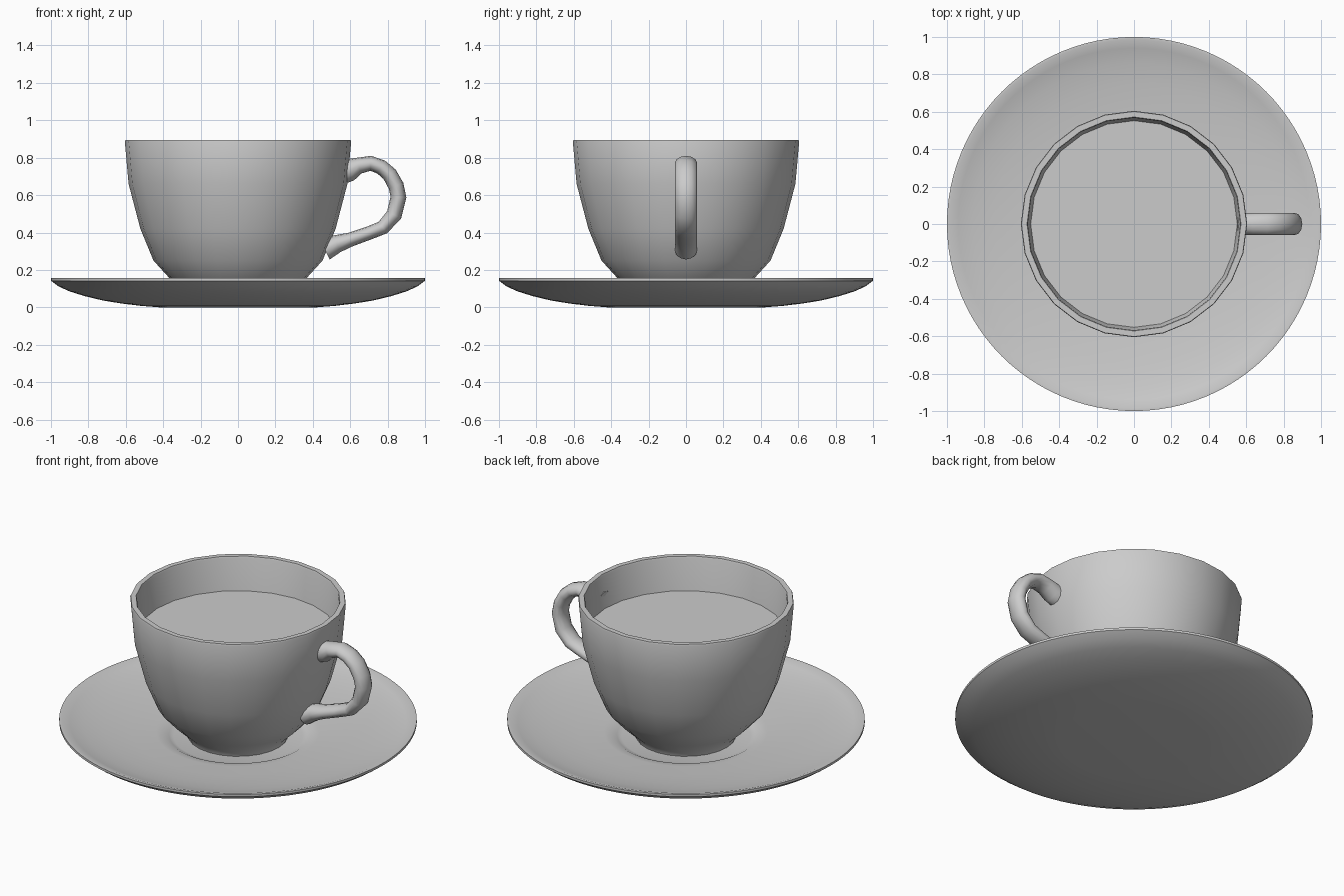
import bpy, bmesh, math
from mathutils import Vector

if "Cube" in bpy.data.objects:
    bpy.data.objects.remove(bpy.data.objects["Cube"])

grey = bpy.data.materials.new("plain_grey")
grey.diffuse_color = (0.6, 0.6, 0.6, 1)
grey.use_nodes = True
grey.node_tree.nodes["Principled BSDF"].inputs["Base Color"].default_value = grey.diffuse_color


def finish(name, bm, angle):
    bmesh.ops.recalc_face_normals(bm, faces=bm.faces[:])
    mesh = bpy.data.meshes.new(name)
    bm.to_mesh(mesh)
    bm.free()
    mesh.materials.append(grey)
    ob = bpy.data.objects.new(name, mesh)
    bpy.context.collection.objects.link(ob)
    bpy.ops.object.select_all(action='DESELECT')
    ob.select_set(True)
    bpy.context.view_layer.objects.active = ob
    bpy.ops.object.shade_smooth_by_angle(angle=math.radians(angle))
    return ob


def skin(bm, rings, closed=True):
    """Bridge successive rings of equal length."""
    n = len(rings[0])
    for a, b in zip(rings, rings[1:]):
        for i in range(n):
            j = (i + 1) % n
            bm.faces.new((a[i], a[j], b[j], b[i]))
    bm.faces.new(rings[0])
    bm.faces.new(rings[-1])


def lathe(name, profile, n, angle=40):
    bm = bmesh.new()
    rings = [[bm.verts.new((r * math.cos(2 * math.pi * i / n),
                            r * math.sin(2 * math.pi * i / n), z))
              for i in range(n)] for r, z in profile]
    skin(bm, rings)
    return finish(name, bm, angle)


# Saucer: underside, rim, then dished top with a shallow well
lathe("saucer", [(0.42, 0), (0.52, 0.008), (0.62, 0.02), (0.72, 0.036),
                 (0.82, 0.06), (0.90, 0.085), (0.96, 0.112), (1.0, 0.142),
                 (1.0, 0.156), (0.985, 0.157), (0.94, 0.141), (0.86, 0.122),
                 (0.75, 0.104), (0.60, 0.088), (0.46, 0.078), (0.41, 0.073),
                 (0.385, 0.06), (0.36, 0.052)], 96)

# Cup: outer wall up, over the rim, inner wall down
lathe("cup", [(0.28, 0.055), (0.29, 0.085), (0.37, 0.16), (0.452, 0.25),
              (0.522, 0.42), (0.585, 0.66), (0.605, 0.885), (0.602, 0.895),
              (0.572, 0.895), (0.568, 0.885), (0.55, 0.66), (0.487, 0.43),
              (0.42, 0.27), (0.30, 0.14)], 24)

# Drink surface
bm = bmesh.new()
bmesh.ops.create_circle(bm, cap_ends=True, segments=24, radius=0.556)
bmesh.ops.translate(bm, verts=bm.verts[:], vec=(0, 0, 0.69))
finish("drink", bm, 30)

# Handle: oval section swept along a path of (x, z, half thickness)
path = [(0.565, 0.728, 0.066), (0.60, 0.735, 0.060), (0.645, 0.757, 0.044),
        (0.71, 0.770, 0.040), (0.765, 0.750, 0.040), (0.81, 0.712, 0.041),
        (0.845, 0.65, 0.042), (0.858, 0.59, 0.042), (0.835, 0.495, 0.042),
        (0.775, 0.427, 0.038), (0.70, 0.397, 0.036), (0.60, 0.362, 0.038),
        (0.53, 0.340, 0.048), (0.465, 0.308, 0.058)]
bm = bmesh.new()
rings = []
for k, (x, z, t) in enumerate(path):
    p, q = path[max(k - 1, 0)], path[min(k + 1, len(path) - 1)]
    d = Vector((q[0] - p[0], 0, q[1] - p[1])).normalized()
    side = Vector((-d.z, 0, d.x))
    rings.append([bm.verts.new(Vector((x, 0, z)) + side * t * math.cos(a)
                               + Vector((0, 0.06 * math.sin(a), 0)))
                  for a in (2 * math.pi * i / 12 for i in range(12))])
skin(bm, rings)
finish("handle", bm, 60)
